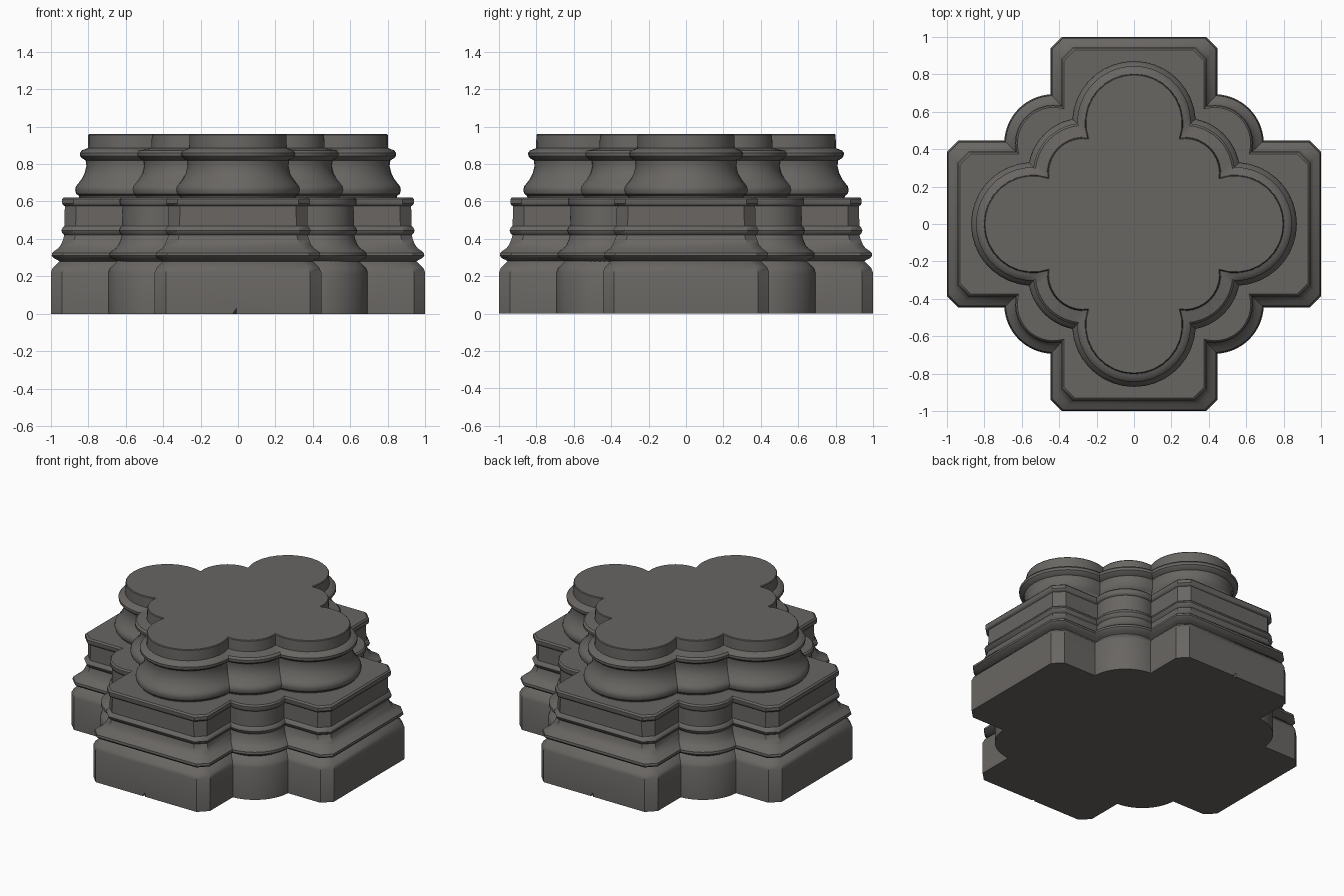
import bpy, bmesh, math

if "Cube" in bpy.data.objects:
    bpy.data.objects.remove(bpy.data.objects["Cube"])

stone = bpy.data.materials.new("weathered dark stone")
stone.diffuse_color = (0.14, 0.132, 0.124, 1)
stone.use_nodes = True
stone.node_tree.nodes["Principled BSDF"].inputs["Base Color"].default_value = stone.diffuse_color


def arc(cx, cy, r, a0, a1, n):
    return [(cx + r * math.cos(a0 + (a1 - a0) * i / n),
             cy + r * math.sin(a0 + (a1 - a0) * i / n)) for i in range(n + 1)]


def four_fold(half, on_axis):
    """Mirror an eighth of the outline over the diagonal, then rotate it four times."""
    quad = half + [(y, x) for x, y in reversed(half[:-1])]
    if on_axis:
        quad = quad[:-1]
    ring = []
    for _ in range(4):
        ring += quad
        quad = [(-y, x) for x, y in quad]
    return ring


def cross_outline(d, dc):
    """Cross with clipped arm corners and a round lobe in each inner corner; d is the inset."""
    length, w, clip, c, r = 1 - d, 0.445 - d, 0.06, 0.43, 0.263 - dc
    xi = c + math.sqrt(r * r - (w - c) ** 2)
    half = [(length, w - clip), (length - clip, w)]
    half += arc(c, c, r, math.atan2(w - c, xi - c), math.pi / 4, 8)
    return four_fold(half, False)


def lobed_outline(d, dc):
    """Four large lobes on the axes and four small ones on the diagonals."""
    a, R, c, r = 0.54, 0.26 + d, 0.27, 0.19 + dc
    dx, dy = c - a, c
    dist = math.hypot(dx, dy)
    t = (dist ** 2 + R * R - r * r) / (2 * dist)
    h = math.sqrt(R * R - t * t)
    px = a + (t * dx + h * dy) / dist
    py = (t * dy - h * dx) / dist
    half = arc(a, 0, R, 0, math.atan2(py, px - a), 9)
    half += arc(c, c, r, math.atan2(py - c, px - c), math.pi / 4, 5)[1:]
    return four_fold(half, True)


def loft(name, outline, profile):
    bm = bmesh.new()
    rings = [[bm.verts.new((x, y, z)) for x, y in outline(d, dc)] for z, d, dc in profile]
    n = len(rings[0])
    for lo, hi in zip(rings, rings[1:]):
        for i in range(n):
            j = (i + 1) % n
            bm.faces.new((lo[i], lo[j], hi[j], hi[i]))
    bm.faces.new(rings[0][::-1])
    bm.faces.new(rings[-1])
    return make_object(name, bm)


def make_object(name, bm):
    bmesh.ops.recalc_face_normals(bm, faces=bm.faces)
    me = bpy.data.meshes.new(name)
    bm.to_mesh(me)
    bm.free()
    me.materials.append(stone)
    ob = bpy.data.objects.new(name, me)
    bpy.context.collection.objects.link(ob)
    return ob


# plinth block with bevelled upper edge
plinth = loft("plinth", cross_outline, [(z, d, d) for z, d in [
    (0, 0), (0.22, 0), (0.245, 0.01), (0.27, 0.035), (0.285, 0.05), (0.30, 0.06)]])

# moulded pedestal: torus, hollow, bead, straight neck, top fillet
pedestal = loft("pedestal", cross_outline, [(z, d, d) for z, d in [
    (0.27, 0.06), (0.288, 0.035), (0.297, 0.015), (0.31, 0.005), (0.325, 0.007),
    (0.335, 0.018), (0.35, 0.04), (0.37, 0.055), (0.40, 0.067), (0.42, 0.072),
    (0.43, 0.062), (0.445, 0.057), (0.46, 0.063), (0.47, 0.073), (0.575, 0.075),
    (0.58, 0.066), (0.59, 0.061), (0.612, 0.061), (0.622, 0.07)]])

# lobed column base: torus, scotia, bead, short shaft
base = loft("column_base", lobed_outline, [
    (0.61, 0.045, 0.08), (0.63, 0.05, 0.085), (0.64, 0.064, 0.10), (0.66, 0.07, 0.107),
    (0.68, 0.066, 0.103), (0.695, 0.054, 0.09), (0.72, 0.035, 0.068), (0.75, 0.02, 0.05),
    (0.79, 0.01, 0.04), (0.82, 0.014, 0.045), (0.83, 0.032, 0.065), (0.842, 0.043, 0.078),
    (0.86, 0.044, 0.079), (0.873, 0.034, 0.067), (0.88, 0.015, 0.03), (0.885, 0.002, 0.004),
    (0.955, 0, 0), (0.96, -0.004, -0.004)])

# small chips broken out of the plinth's lower edge, front and back
for side, label in ((1, "front"), (-1, "back")):
    bm = bmesh.new()
    pts = [(-0.055, -1.02, -0.02), (0.0, -1.02, -0.02), (0.0, -1.02, 0.06), (-0.02, -0.965, -0.02)]
    v = [bm.verts.new((x * side, y * side, z)) for x, y, z in pts]
    for tri in ((0, 1, 2), (0, 1, 3), (1, 2, 3), (0, 2, 3)):
        bm.faces.new([v[i] for i in tri])
    cutter = make_object(label + "_chip_cutter", bm)
    cutter.hide_render = True
    cutter.hide_set(True)
    mod = plinth.modifiers.new(label + " chip", 'BOOLEAN')
    mod.operation = 'DIFFERENCE'
    mod.object = cutter

for ob in (plinth, pedestal, base):
    bpy.ops.object.select_all(action='DESELECT')
    ob.select_set(True)
    bpy.context.view_layer.objects.active = ob
    for mod in list(ob.modifiers):
        bpy.ops.object.modifier_apply(modifier=mod.name)
    bpy.ops.object.shade_smooth_by_angle(angle=math.radians(35))
